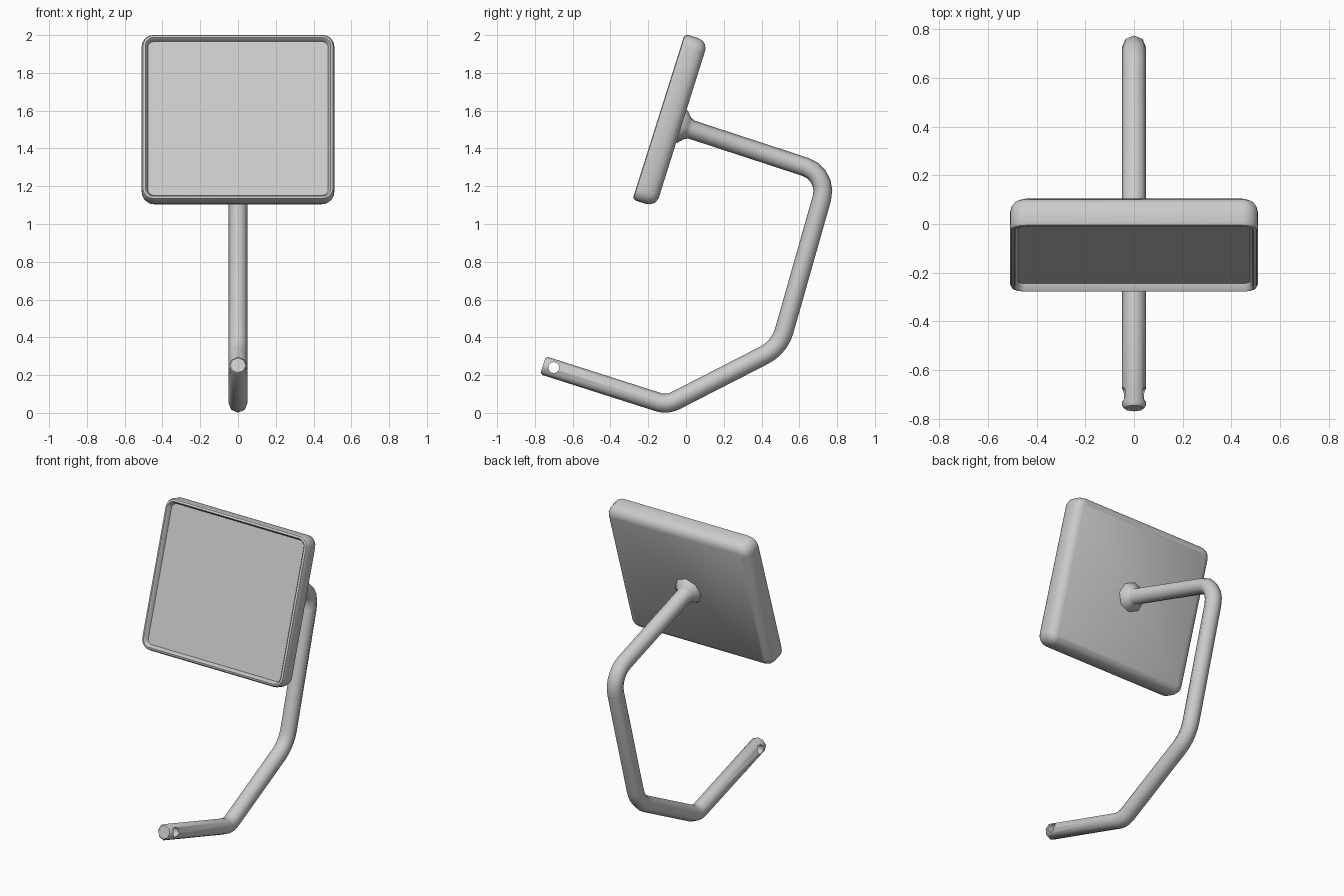
import bpy, bmesh, math
from mathutils import Vector

if "Cube" in bpy.data.objects:
    bpy.data.objects.remove(bpy.data.objects["Cube"])

TILT = math.radians(17.5)
UP = Vector((0, math.sin(TILT), math.cos(TILT)))
BACK = Vector((0, math.cos(TILT), -math.sin(TILT)))
CENTRE = Vector((0, -0.083, 1.548))
X = Vector((1, 0, 0))


def loft(name, rings, angle=40):
    """Skin a list of equal-length point rings and cap both ends."""
    bm = bmesh.new()
    vs = [[bm.verts.new(p) for p in r] for r in rings]
    n = len(vs[0])
    for a, b in zip(vs, vs[1:]):
        for i in range(n):
            j = (i + 1) % n
            bm.faces.new((a[i], a[j], b[j], b[i]))
    bm.faces.new(vs[0])
    bm.faces.new(vs[-1])
    bmesh.ops.recalc_face_normals(bm, faces=bm.faces)
    me = bpy.data.meshes.new(name)
    bm.to_mesh(me)
    bm.free()
    ob = bpy.data.objects.new(name, me)
    bpy.context.collection.objects.link(ob)
    smooth(ob, angle)
    return ob


def smooth(ob, angle):
    bpy.ops.object.select_all(action='DESELECT')
    ob.select_set(True)
    bpy.context.view_layer.objects.active = ob
    bpy.ops.object.shade_smooth_by_angle(angle=math.radians(angle))


def rounded_rect(inset, depth, hw=0.51, hh=0.46, radius=0.065, steps=5):
    r = max(radius - inset, 0.02)
    pts = []
    for k, (sx, sy) in enumerate(((1, 1), (-1, 1), (-1, -1), (1, -1))):
        for s in range(steps + 1):
            a = math.pi / 2 * (k + s / steps)
            u = sx * (hw - inset - r) + r * math.cos(a)
            v = sy * (hh - inset - r) + r * math.sin(a)
            pts.append(CENTRE + X * u + UP * v + BACK * (depth - 0.065))
    return pts


# Rounded plate with a shallow recessed front: (inset, depth from front)
profile = [(0.033, 0.03), (0.025, 0.006), (0.019, 0), (0.007, 0.004), (0, 0.018),
           (0, 0.075), (0.006, 0.1), (0.02, 0.118), (0.045, 0.13)]
loft("mirror_plate", [rounded_rect(*p) for p in profile])

# Bent arm: corner points (y, z) with fillet tangent lengths
corners = [(-0.757, 0.252, 0), (-0.1, 0.042, 0.05), (0.495, 0.347, 0.09),
           (0.755, 1.262, 0.13), (-0.03, 1.519, 0)]
pts = [Vector((0, y, z)) for y, z, _ in corners]
path = []
for i in range(1, len(pts) - 1):
    c, t = pts[i], corners[i][2]
    p = c + (pts[i - 1] - c).normalized() * t
    q = c + (pts[i + 1] - c).normalized() * t
    half = (pts[i - 1] - c).angle(pts[i + 1] - c) / 2
    mid = ((p + q) / 2 - c).normalized()
    o = c + mid * t / math.cos(half)
    rad = (p - o).length
    for s in range(6):
        path.append((o + (p - o).slerp(q - o, s / 5).normalized() * rad, 0.05))
d0 = (pts[1] - pts[0]).normalized()
d1 = (pts[-1] - pts[-2]).normalized()
# Softened free end, flared foot against the plate
path = [(pts[0], 0.041), (pts[0] + d0 * 0.012, 0.05)] + path
path += [(pts[-1] - d1 * 0.06, 0.05), (pts[-1] - d1 * 0.04, 0.06),
         (pts[-1] - d1 * 0.012, 0.09), (pts[-1] + d1 * 0.02, 0.09)]
rings = []
for i, (p, r) in enumerate(path):
    t = (path[min(i + 1, len(path) - 1)][0] - path[max(i - 1, 0)][0]).normalized()
    side = t.cross(X)
    rings.append([p + (X * math.cos(a) + side * math.sin(a)) * r
                  for a in (math.tau * k / 8 for k in range(8))])
arm = loft("bent_arm", rings, 50)

# Cross hole near the free end
hole = Vector((0, -0.70, 0.24))
cutter = loft("hole_cutter", [[hole + Vector((x, 0.029 * math.cos(a), 0.029 * math.sin(a)))
                               for a in (math.tau * k / 16 for k in range(16))]
                              for x in (-0.1, 0.1)])
mod = arm.modifiers.new("hole", 'BOOLEAN')
mod.operation = 'DIFFERENCE'
mod.solver = 'EXACT'
mod.object = cutter
bpy.context.view_layer.objects.active = arm
bpy.ops.object.modifier_apply(modifier=mod.name)
bpy.data.objects.remove(cutter)
smooth(arm, 50)
